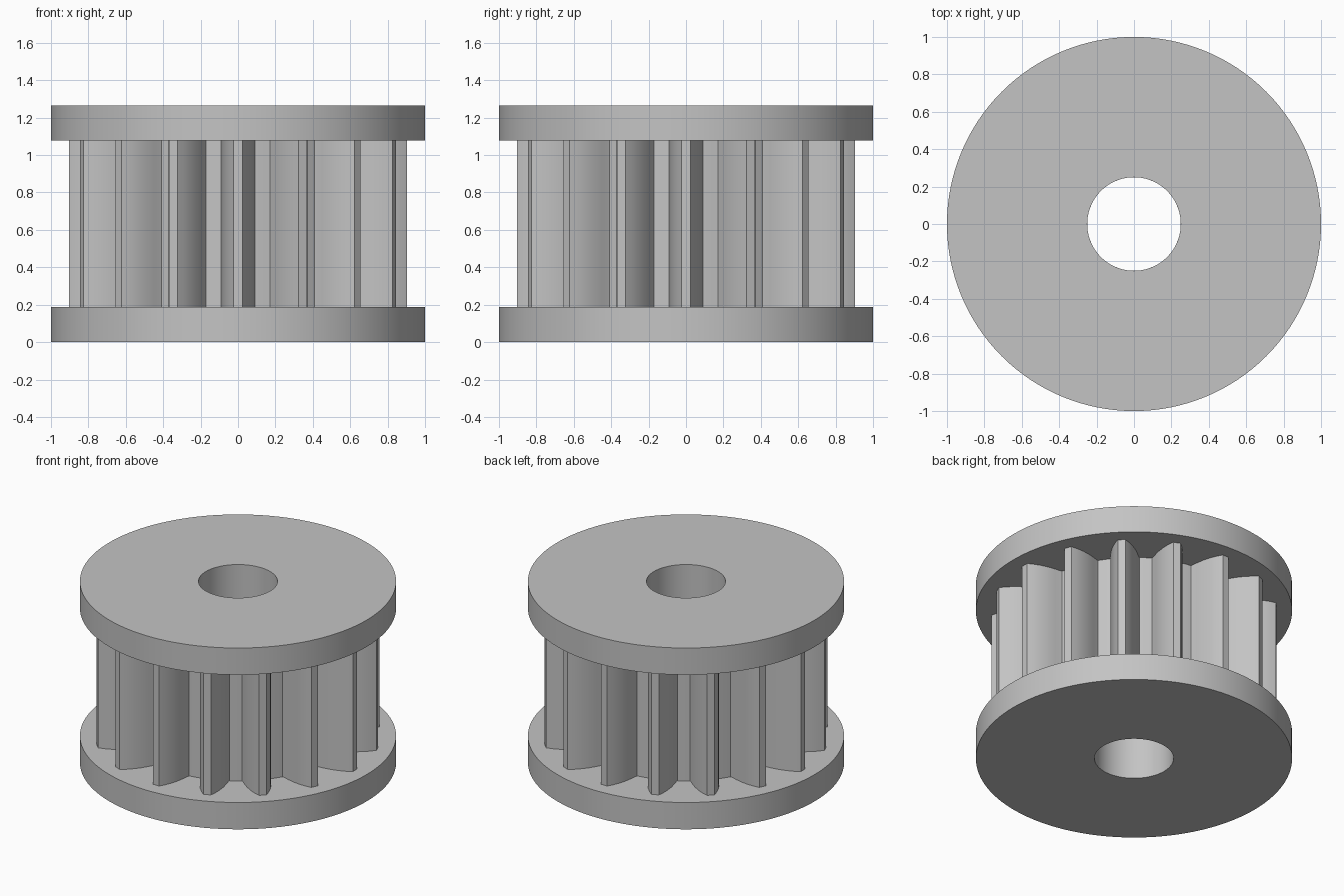
import bpy, bmesh, math

cube = bpy.data.objects.get("Cube")
if cube:
    bpy.data.objects.remove(cube, do_unlink=True)

TEETH = 16
BORE = 0.25
HEIGHT = 1.265
FLANGE = 0.187

grey = bpy.data.materials.new("plain_grey")
grey.use_nodes = True
colour = (0.55, 0.55, 0.55, 1)
grey.diffuse_color = colour
grey.node_tree.nodes["Principled BSDF"].inputs["Base Color"].default_value = colour


def bored_prism(name, outline, z0, z1):
    """Extrude a closed outline of (radius, angle) points with a round bore."""
    bm = bmesh.new()

    def ring(bored, z):
        return [bm.verts.new(((BORE if bored else r) * math.cos(a),
                              (BORE if bored else r) * math.sin(a), z))
                for r, a in outline]

    # Outer wall, top, bore wall, bottom
    loops = [ring(False, z0), ring(False, z1), ring(True, z1), ring(True, z0)]
    n = len(outline)
    for k in range(4):
        low, high = loops[k], loops[(k + 1) % 4]
        for i in range(n):
            j = (i + 1) % n
            bm.faces.new((low[i], low[j], high[j], high[i]))
    bmesh.ops.recalc_face_normals(bm, faces=bm.faces[:])
    mesh = bpy.data.meshes.new(name)
    bm.to_mesh(mesh)
    bm.free()
    mesh.materials.append(grey)
    obj = bpy.data.objects.new(name, mesh)
    bpy.context.collection.objects.link(obj)
    bpy.ops.object.select_all(action="DESELECT")
    obj.select_set(True)
    bpy.context.view_layer.objects.active = obj
    bpy.ops.object.shade_smooth_by_angle(angle=math.radians(28))
    return obj


# Flanges
circle = [(1.0, 2 * math.pi * i / 128) for i in range(128)]
bored_prism("bottom_flange", circle, 0, FLANGE)
bored_prism("top_flange", circle, HEIGHT - FLANGE, HEIGHT)

# Toothed barrel: half a tooth as (half width, distance from axis), tip to root
flank = [(0.024, 0.903), (0.045, 0.865), (0.063, 0.82), (0.077, 0.77),
         (0.085, 0.72), (0.088, 0.69), (0.092, 0.67)]
half = [(math.hypot(w, d), math.atan2(w, d)) for w, d in flank]
tooth = [(r, -a) for r, a in reversed(half)] + half
tooth.append((half[-1][0], math.pi / TEETH))
barrel = [(r, a + 2 * math.pi * t / TEETH) for t in range(TEETH) for r, a in tooth]
bored_prism("toothed_barrel", barrel, FLANGE, HEIGHT - FLANGE)
